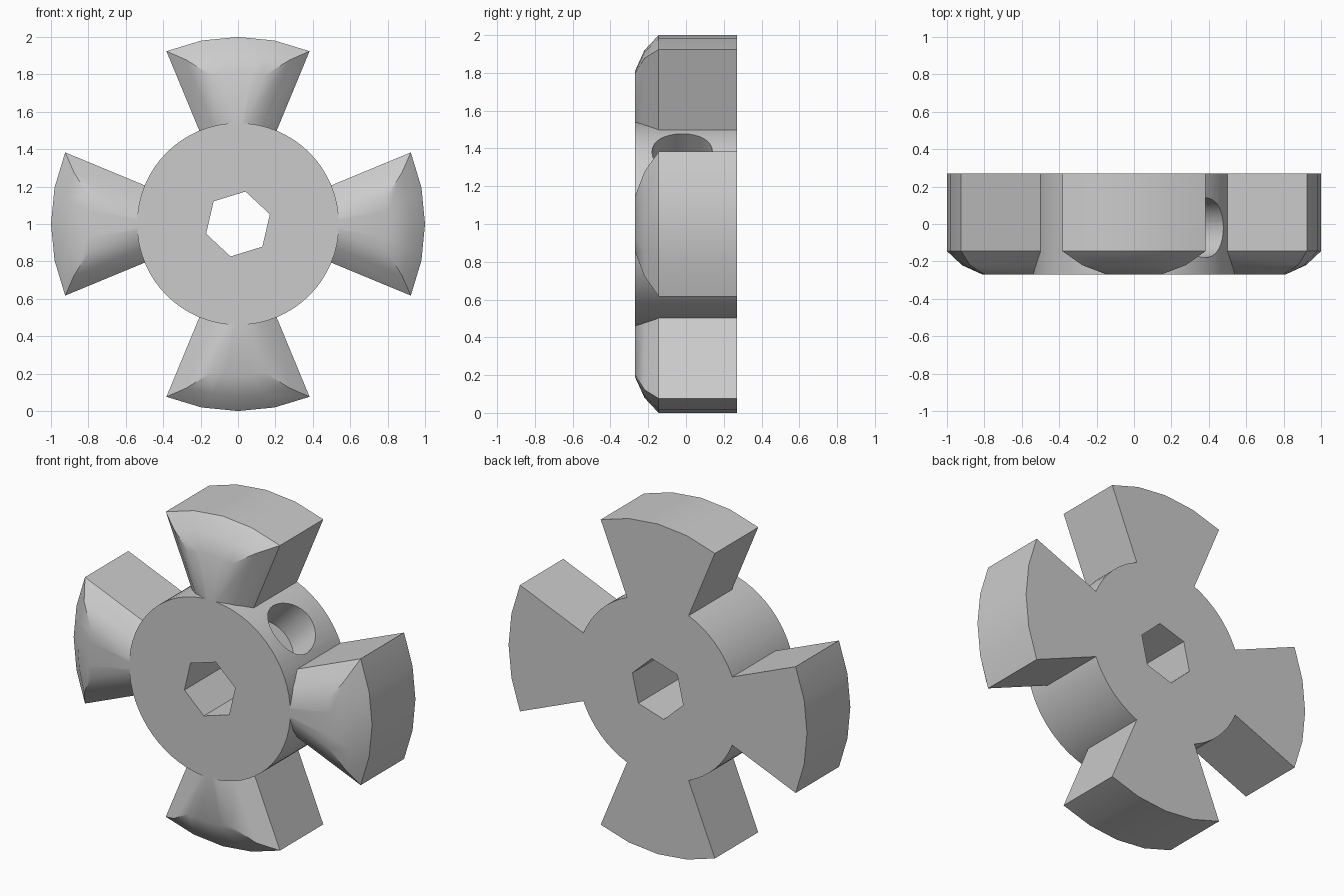
import bpy
import bmesh
from math import sin, cos, asin, radians, pi
from mathutils import Matrix, Vector

cube = bpy.data.objects.get("Cube")
if cube:
    bpy.data.objects.remove(cube, do_unlink=True)

BACK, FRONT = 0.27, -0.27
HUB_RADIUS = 0.54
CENTRE = Vector((0, 0, 1))

metal = bpy.data.materials.new("plain grey")
metal.use_nodes = True
grey = (0.6, 0.6, 0.6, 1)
metal.diffuse_color = grey
metal.node_tree.nodes["Principled BSDF"].inputs["Base Color"].default_value = grey


def loft(name, rings):
    """Closed solid through a list of equal-length point rings."""
    bm = bmesh.new()
    rows = [[bm.verts.new(p) for p in ring] for ring in rings]
    count = len(rows[0])
    for a, b in zip(rows, rows[1:]):
        for i in range(count):
            j = (i + 1) % count
            bm.faces.new((a[i], a[j], b[j], b[i]))
    bm.faces.new(rows[0])
    bm.faces.new(rows[-1])
    bmesh.ops.recalc_face_normals(bm, faces=bm.faces)
    mesh = bpy.data.meshes.new(name)
    bm.to_mesh(mesh)
    bm.free()
    mesh.materials.append(metal)
    obj = bpy.data.objects.new(name, mesh)
    bpy.context.collection.objects.link(obj)
    obj.location = CENTRE
    return obj


def polar(radius, angle, y):
    """Point in the wheel plane, angle measured from straight up."""
    return Vector((radius * sin(angle), y, radius * cos(angle)))


def prism(name, sides, radius, start, y0, y1):
    return loft(name, [[polar(radius, start + 2 * pi * i / sides, y)
                        for i in range(sides)] for y in (y0, y1)])


def smooth(obj):
    bpy.ops.object.select_all(action='DESELECT')
    obj.select_set(True)
    bpy.context.view_layer.objects.active = obj
    bpy.ops.object.shade_smooth_by_angle(angle=radians(30))


# Hub with a hexagonal bore and a blind screw hole between two arms
hub = prism("hub", 64, HUB_RADIUS, 0, FRONT, BACK)
bore = prism("bore_cutter", 6, 0.178, radians(13), -0.5, 0.5)
screw_hole = prism("screw_hole_cutter", 32, 0.16, 0, -0.4, 0.4)
screw_hole.data.transform(Matrix.Rotation(radians(45), 4, 'Y')
                          @ Matrix.Translation((0, -0.02, 0.72))
                          @ Matrix.Rotation(radians(90), 4, 'X'))
for cutter in (bore, screw_hole):
    cutter.hide_render = True
    mod = hub.modifiers.new(cutter.name, 'BOOLEAN')
    mod.operation = 'DIFFERENCE'
    mod.solver = 'EXACT'
    mod.object = cutter
    bpy.context.view_layer.objects.active = hub
    bpy.ops.object.modifier_apply(modifier=mod.name)
    bpy.data.objects.remove(cutter, do_unlink=True)
smooth(hub)


# Flared arms with a rounded front, one wedge turned four times
def arm_ring(y, side_inset, rim_inset):
    def arc(radius):
        half = radians(22.5) - asin(side_inset / radius)
        return [polar(radius, half * t / 2, y) for t in range(-2, 3)]
    return arc(1 - rim_inset) + arc(HUB_RADIUS - 0.01)[::-1]


LEVELS = [(BACK, 0, 0), (-0.145, 0, 0), (-0.22, 0.08, 0.08), (FRONT, 0.17, 0.19)]
for turn, side in enumerate(("top", "left", "bottom", "right")):
    arm = loft(side + "_arm", [arm_ring(*level) for level in LEVELS])
    arm.rotation_euler.y = turn * pi / 2
    smooth(arm)
